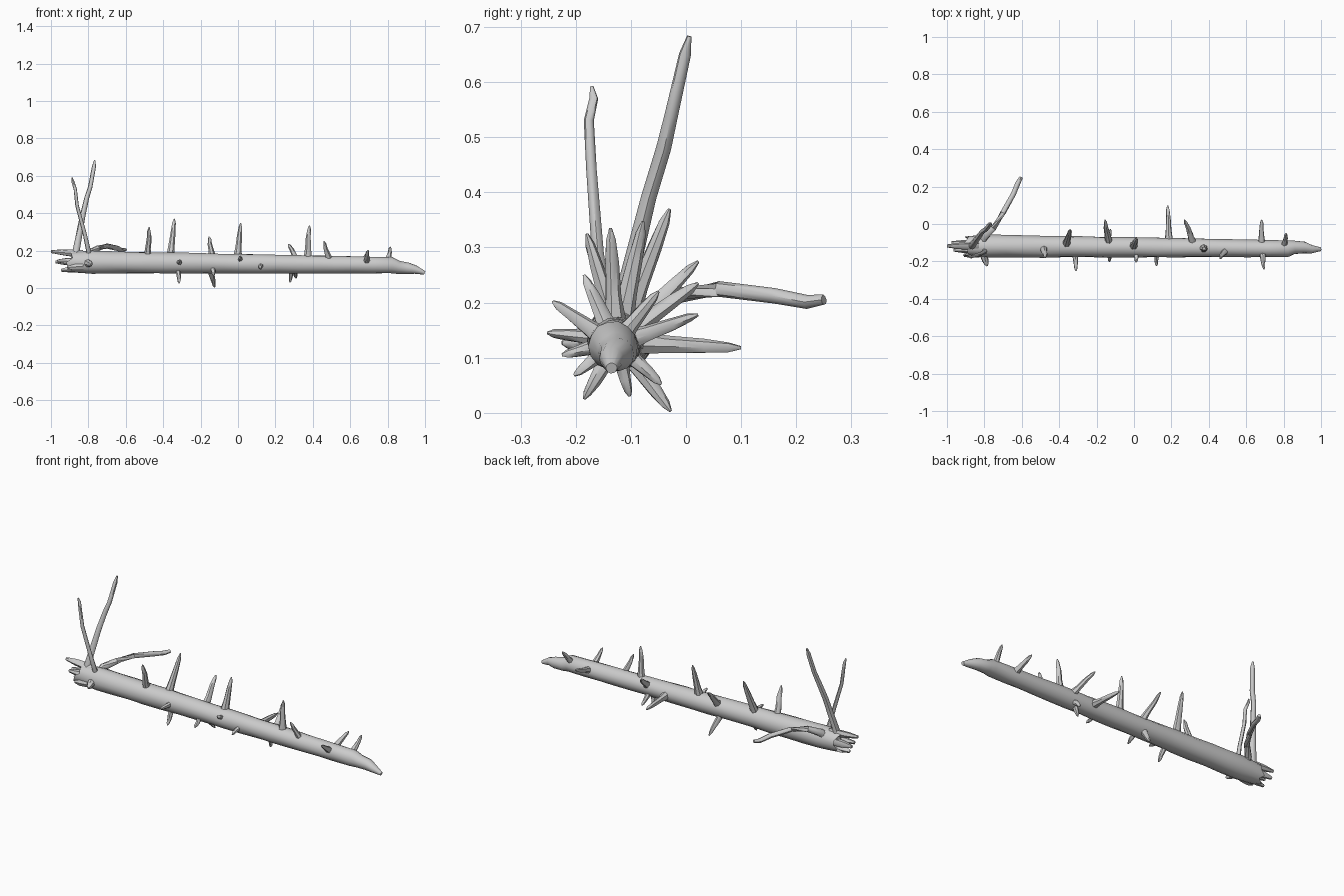
import bpy, bmesh, math, random
from mathutils import Vector

if "Cube" in bpy.data.objects:
    bpy.data.objects.remove(bpy.data.objects["Cube"])

random.seed(4)


def tube(name, pts, radii, sides=8, rough=0.08, ragged=0.0):
    """Skin rings of vertices along a path; a ragged start is hollowed inward."""
    bm = bmesh.new()
    rings = []
    for i, p in enumerate(pts):
        d = (pts[min(i + 1, len(pts) - 1)] - pts[max(i - 1, 0)]).normalized()
        ref = Vector((0, 1, 0)) if abs(d.y) < 0.8 else Vector((0, 0, 1))
        u = (ref - d * ref.dot(d)).normalized()
        v = d.cross(u)
        ring = []
        for k in range(sides):
            a = math.tau * k / sides
            r = radii[i] * (1 + random.uniform(-rough, rough))
            back = random.uniform(0, ragged) if i == 0 else 0
            ring.append(bm.verts.new(p + (u * math.cos(a) + v * math.sin(a)) * r - d * back))
        rings.append(ring)
    for a, b in zip(rings, rings[1:]):
        for k in range(sides):
            j = (k + 1) % sides
            bm.faces.new((a[k], a[j], b[j], b[k]))
    start = bm.faces.new(rings[0][::-1])
    bm.faces.new(rings[-1])
    if ragged:
        center = bmesh.ops.poke(bm, faces=[start])["verts"][0]
        center.co.x += 2 * ragged
    bmesh.ops.recalc_face_normals(bm, faces=bm.faces)
    me = bpy.data.meshes.new(name)
    bm.to_mesh(me)
    bm.free()
    ob = bpy.data.objects.new(name, me)
    bpy.context.collection.objects.link(ob)
    bpy.ops.object.select_all(action='DESELECT')
    ob.select_set(True)
    bpy.context.view_layer.objects.active = ob
    bpy.ops.object.shade_smooth_by_angle(angle=math.radians(45))


def axis(x):
    """Centre of the trunk at x."""
    return Vector((x, -0.125 - 0.009 * x, 0.13 - 0.01 * x))


def trunk_radius(x):
    return 0.053 - 0.011 * x


# Trunk: ragged break on the left, long taper, broken wedge on the right
xs = [-0.88 + 0.1 * i for i in range(18)]
pts = [axis(x) for x in xs]
radii = [trunk_radius(x) for x in xs]
radii[0] *= 0.85
for x, z, r in ((0.855, 0.111, 0.036), (0.91, 0.106, 0.031),
                (0.95, 0.098, 0.022), (0.998, 0.081, 0.01)):
    pts.append(Vector((x, -0.125 if x < 0.93 else -0.135, z)))
    radii.append(r)
tube("trunk", pts, radii, sides=14, rough=0.035, ragged=0.04)

# Splinters around the broken end
for i, tip in enumerate([(-1, -0.118, 0.195), (-0.975, -0.1, 0.14), (-0.965, -0.14, 0.145),
                         (-0.945, -0.125, 0.095), (-0.91, -0.168, 0.11)]):
    tip = Vector(tip)
    base = Vector((-0.83, tip.y, tip.z)).lerp(axis(-0.83), 0.25)
    tube(f"splinter_{i}", [base, base.lerp(tip, 0.65), tip], [0.023, 0.017, 0.008], 6, 0.15)

# Three long crooked branches at the broken end
long_branches = {
    "long_branch_back": (0.014, [(-0.865, -0.115, 0.2), (-0.83, -0.068, 0.39), (-0.81, -0.04, 0.48),
                                 (-0.79, -0.027, 0.54), (-0.77, -0.002, 0.65), (-0.766, 0.006, 0.683)]),
    "long_branch_front": (0.010, [(-0.8, -0.148, 0.2), (-0.82, -0.16, 0.29), (-0.86, -0.172, 0.44),
                                  (-0.87, -0.176, 0.53), (-0.883, -0.167, 0.57), (-0.888, -0.171, 0.592)]),
    "long_branch_side": (0.0155, [(-0.8, -0.07, 0.185), (-0.75, -0.02, 0.212), (-0.7, 0.06, 0.225),
                                  (-0.645, 0.16, 0.213), (-0.62, 0.22, 0.201), (-0.603, 0.25, 0.205)]),
}
for name, (r, path) in long_branches.items():
    path = [Vector(p) for p in path]
    path.insert(0, axis(path[0].x))
    last = len(path) - 1
    radii = [r * (1.15 - 0.4 * i / last) for i in range(last + 1)]
    radii[0], radii[1] = r * 2, r * 1.3
    radii[-1] *= 0.8 if name.endswith("side") else 0.4
    tube(name, path, radii)

# Short branch stubs: x on the trunk, then the tip
stubs = [
    (-0.485, -0.475, -0.18, 0.325), (-0.365, -0.34, -0.03, 0.37),
    (-0.13, -0.155, 0.022, 0.275), (-0.155, -0.125, -0.028, 0.003),
    (-0.005, 0.014, -0.078, 0.347), (0.37, 0.382, -0.137, 0.335),
    (0.325, 0.27, 0.022, 0.235), (0.495, 0.46, -0.185, 0.25),
    (0.188, 0.18, 0.1, 0.118), (0.682, 0.682, 0.022, 0.178),
    (0.8, 0.814, -0.05, 0.22), (0.685, 0.695, -0.242, 0.202),
    (-0.315, -0.31, -0.252, 0.145), (-0.325, -0.315, -0.185, 0.025),
    (0.29, 0.278, -0.102, 0.03), (0.3, 0.31, -0.045, 0.052),
    (0.125, 0.12, -0.225, 0.105), (-0.14, -0.13, -0.203, 0.068),
    (0.01, 0.012, -0.205, 0.17), (-0.815, -0.785, -0.225, 0.127),
]
for i, (x, *tip) in enumerate(stubs):
    a, b = axis(x), Vector(tip)
    r = 0.019 if x < -0.8 else 0.010 + 0.02 * (b - a).length
    bend = Vector((random.uniform(-0.004, 0.004), 0, 0))
    path = [a, a.lerp(b, 0.4), a.lerp(b, 0.7) + bend, a.lerp(b, 0.9), b]
    tube(f"branch_stub_{i}", path, [r * k for k in (1.9, 1.15, 0.9, 0.65, 0.2)], 7, 0.1)
